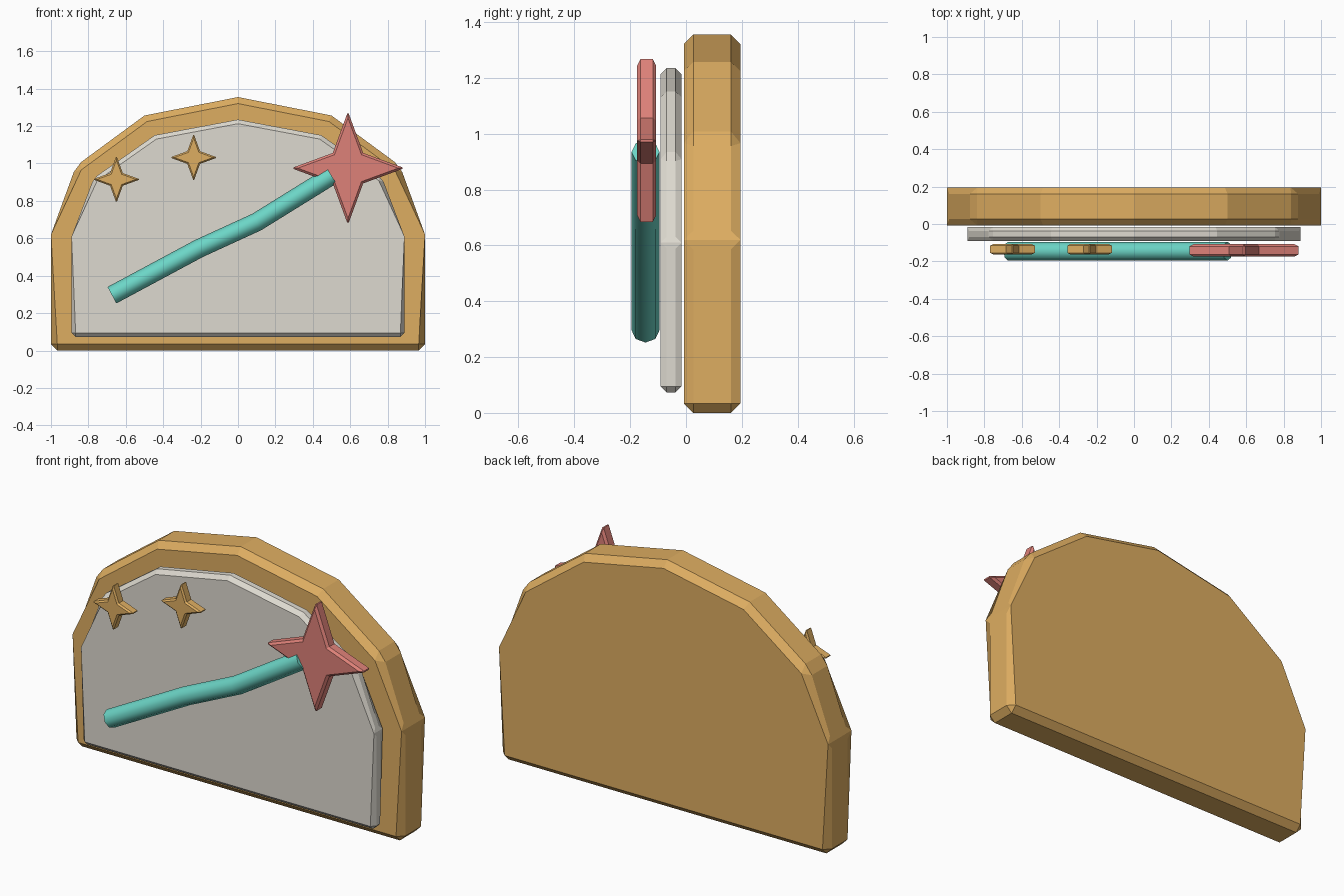
import bpy, bmesh, math
from mathutils import Vector

cube = bpy.data.objects.get("Cube")
if cube:
    bpy.data.objects.remove(cube, do_unlink=True)


def material(name, rgb):
    mat = bpy.data.materials.new(name)
    mat.use_nodes = True
    mat.diffuse_color = (*rgb, 1)
    mat.node_tree.nodes["Principled BSDF"].inputs["Base Color"].default_value = (*rgb, 1)
    return mat


gold = material("gold", (0.73, 0.42, 0.12))
pale_grey = material("pale_grey", (0.73, 0.70, 0.63))
teal = material("teal", (0.15, 0.67, 0.57))
coral = material("coral", (0.73, 0.22, 0.19))


def chamfered_slab(name, outline, y_front, y_back, d, split, pinch, mat):
    """Extrude a counterclockwise (x, z) outline in y, with chamfered rims.
    Corners in split are cut off; corners in pinch keep a sharp rim."""
    n = len(outline)
    pts = [Vector(p) for p in outline]
    columns = []  # (rim point, wall point, wall depth)
    for i, p in enumerate(pts):
        before = (p - pts[i - 1]).normalized()
        after = (pts[(i + 1) % n] - p).normalized()
        n1, n2 = Vector((-before.y, before.x)), Vector((-after.y, after.x))
        rim = p + (n1 + n2) * d / (1 + n1.dot(n2))
        if i in pinch:
            columns += [(p, p - before * d, d), (p, p, 0), (p, p + after * d, d)]
        elif i in split:
            columns += [(rim, p - before * d, d), (rim, p + after * d, d)]
        else:
            columns.append((rim, p, d))

    bm = bmesh.new()
    rings = [
        [bm.verts.new((r.x, y_front, r.y)) for r, w, k in columns],
        [bm.verts.new((w.x, y_front + k, w.y)) for r, w, k in columns],
        [bm.verts.new((w.x, y_back - k, w.y)) for r, w, k in columns],
        [bm.verts.new((r.x, y_back, r.y)) for r, w, k in columns],
    ]
    count = len(columns)
    for a, b in zip(rings, rings[1:]):
        for i in range(count):
            j = (i + 1) % count
            bm.faces.new((a[i], a[j], b[j], b[i]))
    bm.faces.new(rings[0])
    bm.faces.new(rings[-1])
    bmesh.ops.remove_doubles(bm, verts=bm.verts, dist=0.0005)
    bmesh.ops.recalc_face_normals(bm, faces=bm.faces)
    mesh = bpy.data.meshes.new(name)
    bm.to_mesh(mesh)
    bm.free()
    mesh.materials.append(mat)
    obj = bpy.data.objects.new(name, mesh)
    bpy.context.collection.objects.link(obj)
    return obj


def arch(half_width, bottom, spring, top):
    """Flat-bottomed outline under a six-segment elliptical arch."""
    points = [(-half_width, bottom), (half_width, bottom)]
    for i in range(7):
        a = math.pi * i / 6
        points.append((half_width * math.cos(a), spring + (top - spring) * math.sin(a)))
    return points


def star(x, z, tip, inner):
    """Four-pointed star; even points are the tips."""
    points = []
    for i in range(8):
        r = inner if i % 2 else tip
        a = math.pi * i / 4
        points.append((x + r * math.cos(a), z + r * math.sin(a)))
    return points


# Arched backing and front panel
arch_split, arch_pinch = (0, 1, 3, 7), (2, 8)
chamfered_slab("arched_back", arch(1, 0, 0.62, 1.355), -0.008, 0.195, 0.034,
               arch_split, arch_pinch, gold)
chamfered_slab("front_panel", arch(0.89, 0.073, 0.61, 1.235), -0.091, -0.016, 0.022,
               arch_split, arch_pinch, pale_grey)

# Stars
tips = (0, 2, 4, 6)
chamfered_slab("large_star", star(0.588, 0.975, 0.303, 0.115), -0.175, -0.107, 0.012,
               tips, (), coral)
for side, x, z in (("outer", -0.65, 0.915), ("inner", -0.237, 1.032)):
    chamfered_slab("small_star_" + side, star(x, z, 0.127, 0.048), -0.162, -0.108, 0.008,
                   tips, (), gold)

# Bent wand rod
path = [(-0.674, 0.296), (-0.21, 0.545), (0.10, 0.687), (0.50, 0.935)]
curve = bpy.data.curves.new("wand_rod", "CURVE")
curve.dimensions = "3D"
curve.bevel_depth = 0.05
curve.bevel_resolution = 2
curve.use_fill_caps = True
spline = curve.splines.new("POLY")
spline.points.add(len(path) - 1)
for point, (x, z) in zip(spline.points, path):
    point.co = (x, -0.145, z, 1)
curve.materials.append(teal)
rod = bpy.data.objects.new("wand_rod", curve)
bpy.context.collection.objects.link(rod)
bpy.ops.object.select_all(action="DESELECT")
rod.select_set(True)
bpy.context.view_layer.objects.active = rod
bpy.ops.object.convert(target="MESH")
bpy.ops.object.shade_smooth_by_angle(angle=math.radians(50))
